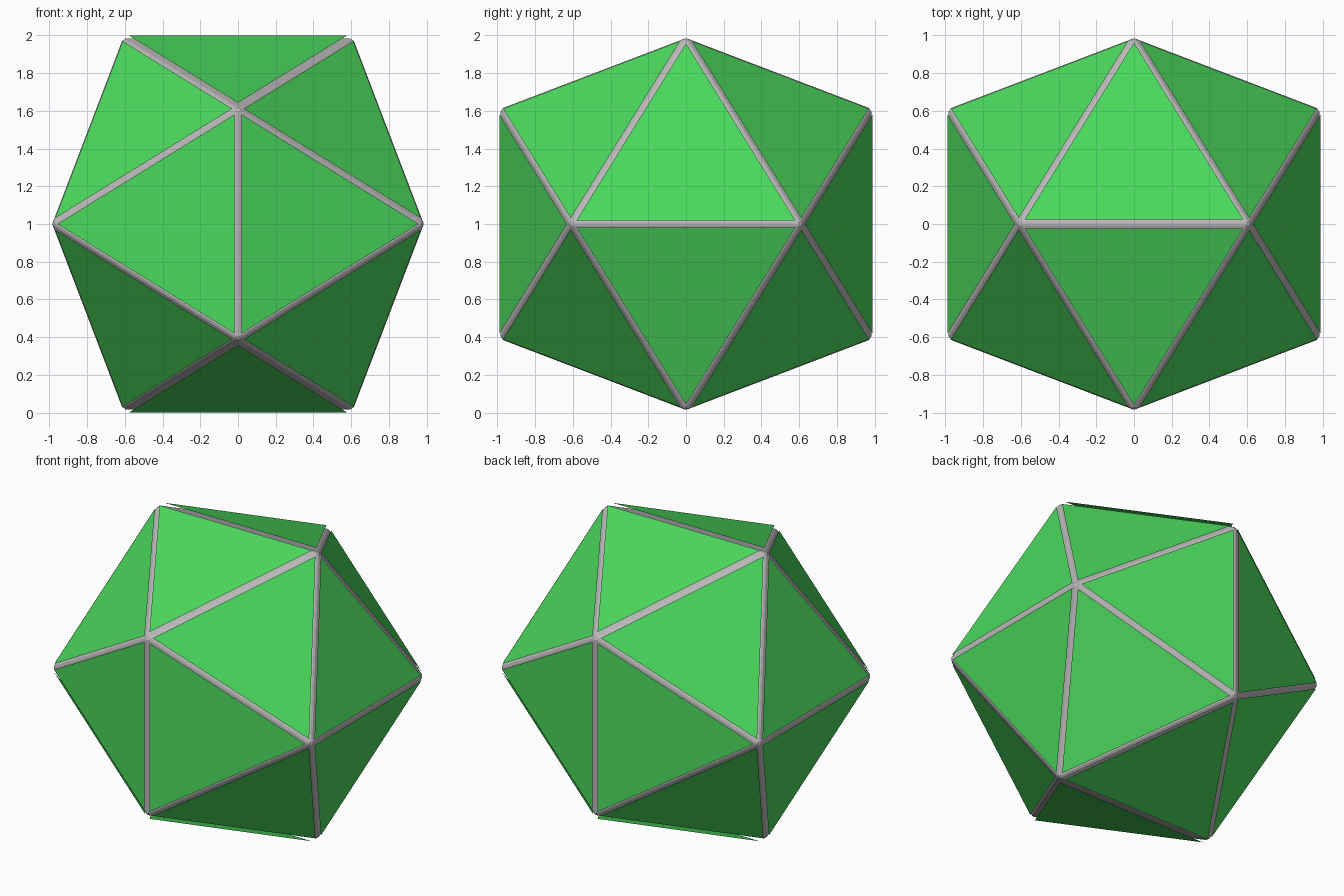
import bpy, bmesh
from mathutils import Vector

if "Cube" in bpy.data.objects:
    bpy.data.objects.remove(bpy.data.objects["Cube"])

A, B = 0.985, 0.609          # golden rectangle half sides
CENTRE = Vector((0, 0, 1))
INSET = 0.017                # panel margin inside each face


def icosahedron():
    bm = bmesh.new()
    for s in (-1, 1):
        for t in (-1, 1):
            for co in ((s * B, 0, t * A), (0, s * A, t * B), (s * A, t * B, 0)):
                bm.verts.new(co)
    bmesh.ops.convex_hull(bm, input=bm.verts[:])
    bmesh.ops.recalc_face_normals(bm, faces=bm.faces[:])
    return bm


def to_object(bm, name, colour):
    me = bpy.data.meshes.new(name)
    bm.to_mesh(me)
    bm.free()
    mat = bpy.data.materials.new(name + "_paint")
    mat.diffuse_color = colour
    mat.use_nodes = True
    mat.node_tree.nodes["Principled BSDF"].inputs["Base Color"].default_value = mat.diffuse_color
    me.materials.append(mat)
    ob = bpy.data.objects.new(name, me)
    ob.location = CENTRE
    bpy.context.collection.objects.link(ob)
    return ob


# grey core with narrow chamfered edges, visible between the panels
core = icosahedron()
bmesh.ops.bevel(core, geom=core.edges[:], offset=0.008, segments=1,
                affect='EDGES', profile=0.5)
to_object(core, "core_frame", (0.5, 0.48, 0.49, 1))

# flat green triangular panels floating just above every face
source = icosahedron()
panels = bmesh.new()
for f in source.faces:
    n, c = f.normal, f.calc_center_median()
    inradius = min(((e.verts[0].co + e.verts[1].co) / 2 - c).length for e in f.edges)
    # top and bottom panels stand a little higher
    lift = 0.023 if abs(n.z) > 0.9 else 0.010
    k = 1 - INSET / inradius
    panels.faces.new([panels.verts.new(c + (v.co - c) * k + n * lift) for v in f.verts])
source.free()
to_object(panels, "face_panels", (0.07, 0.7, 0.11, 1))
